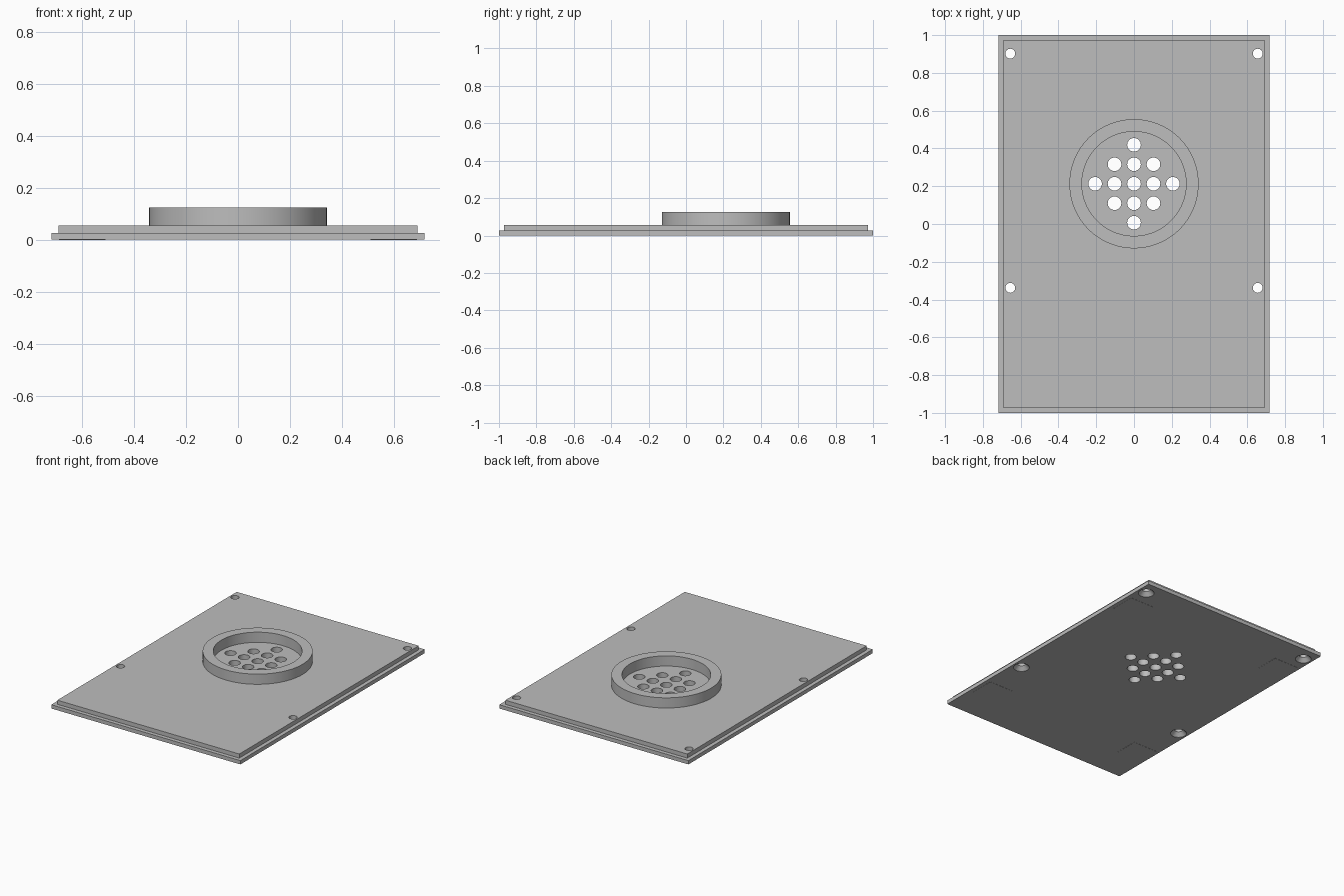
import bpy, bmesh, math

cube = bpy.data.objects.get("Cube")
if cube:
    bpy.data.objects.remove(cube, do_unlink=True)

GREY = (0.51, 0.51, 0.51, 1)
grey = bpy.data.materials.new("plain grey")
grey.use_nodes = True
grey.diffuse_color = GREY
grey.node_tree.nodes["Principled BSDF"].inputs["Base Color"].default_value = GREY

RING_Y = 0.213


def rect(w, d, z, x=0, y=0):
    return [(x + sx * w / 2, y + sy * d / 2, z)
            for sx, sy in ((-1, -1), (1, -1), (1, 1), (-1, 1))]


def circle(r, z, x=0, y=0, n=64):
    return [(x + r * math.cos(2 * math.pi * i / n),
             y + r * math.sin(2 * math.pi * i / n), z) for i in range(n)]


def loft(bm, sections, closed=False):
    """Skin a stack of sections, capped or closed back on itself."""
    rows = [[bm.verts.new(p) for p in s] for s in sections]
    n = len(rows[0])
    pairs = list(zip(rows, rows[1:]))
    if closed:
        pairs.append((rows[-1], rows[0]))
    else:
        bm.faces.new(rows[0][::-1])
        bm.faces.new(rows[-1])
    for a, b in pairs:
        for i in range(n):
            j = (i + 1) % n
            bm.faces.new((a[i], a[j], b[j], b[i]))


def finish(bm, name):
    bmesh.ops.recalc_face_normals(bm, faces=bm.faces)
    mesh = bpy.data.meshes.new(name)
    bm.to_mesh(mesh)
    bm.free()
    mesh.materials.append(grey)
    obj = bpy.data.objects.new(name, mesh)
    bpy.context.collection.objects.link(obj)
    return obj


def select(obj):
    bpy.ops.object.select_all(action='DESELECT')
    obj.select_set(True)
    bpy.context.view_layer.objects.active = obj


# Stepped cover plate
bm = bmesh.new()
loft(bm, [rect(1.436, 2, 0.001), rect(1.436, 2, 0.027),
          rect(1.382, 1.946, 0.027), rect(1.382, 1.946, 0.055)])
plate = finish(bm, "cover_plate")

# Cutters: diamond of grille holes and four countersunk screw holes
bm = bmesh.new()
for i in range(-2, 3):
    for j in range(-2, 3):
        if abs(i) + abs(j) <= 2:
            x, y = i * 0.103, RING_Y + j * 0.103
            loft(bm, [circle(0.036, z, x, y, 32) for z in (-0.1, 0.1)])
for x in (-0.655, 0.655):
    for y in (0.902, -0.338):
        loft(bm, [circle(r, z, x, y, 32) for r, z in
                  ((0.051, -0.1), (0.051, 0.002), (0.026, 0.028), (0.026, 0.1))])
cutter = finish(bm, "hole_cutter")
cutter.hide_render = True

cut = plate.modifiers.new("holes", 'BOOLEAN')
cut.operation = 'DIFFERENCE'
cut.solver = 'EXACT'
cut.object = cutter
select(plate)
bpy.ops.object.modifier_apply(modifier=cut.name)
bpy.data.objects.remove(cutter, do_unlink=True)

# Raised ring around the grille
bm = bmesh.new()
loft(bm, [circle(r, z, 0, RING_Y, 96) for r, z in
          ((0.342, 0.05), (0.342, 0.125), (0.276, 0.125), (0.276, 0.05))], closed=True)
ring = finish(bm, "grille_ring")

# Flush square pads under the plate
bm = bmesh.new()
for x in (-0.6, 0.6):
    for y in (-0.695, 0.705):
        loft(bm, [rect(0.18, 0.18, z, x, y) for z in (0, 0.01)])
finish(bm, "underside_pads")

for obj in (plate, ring):
    select(obj)
    bpy.ops.object.shade_smooth_by_angle(angle=math.radians(25))
